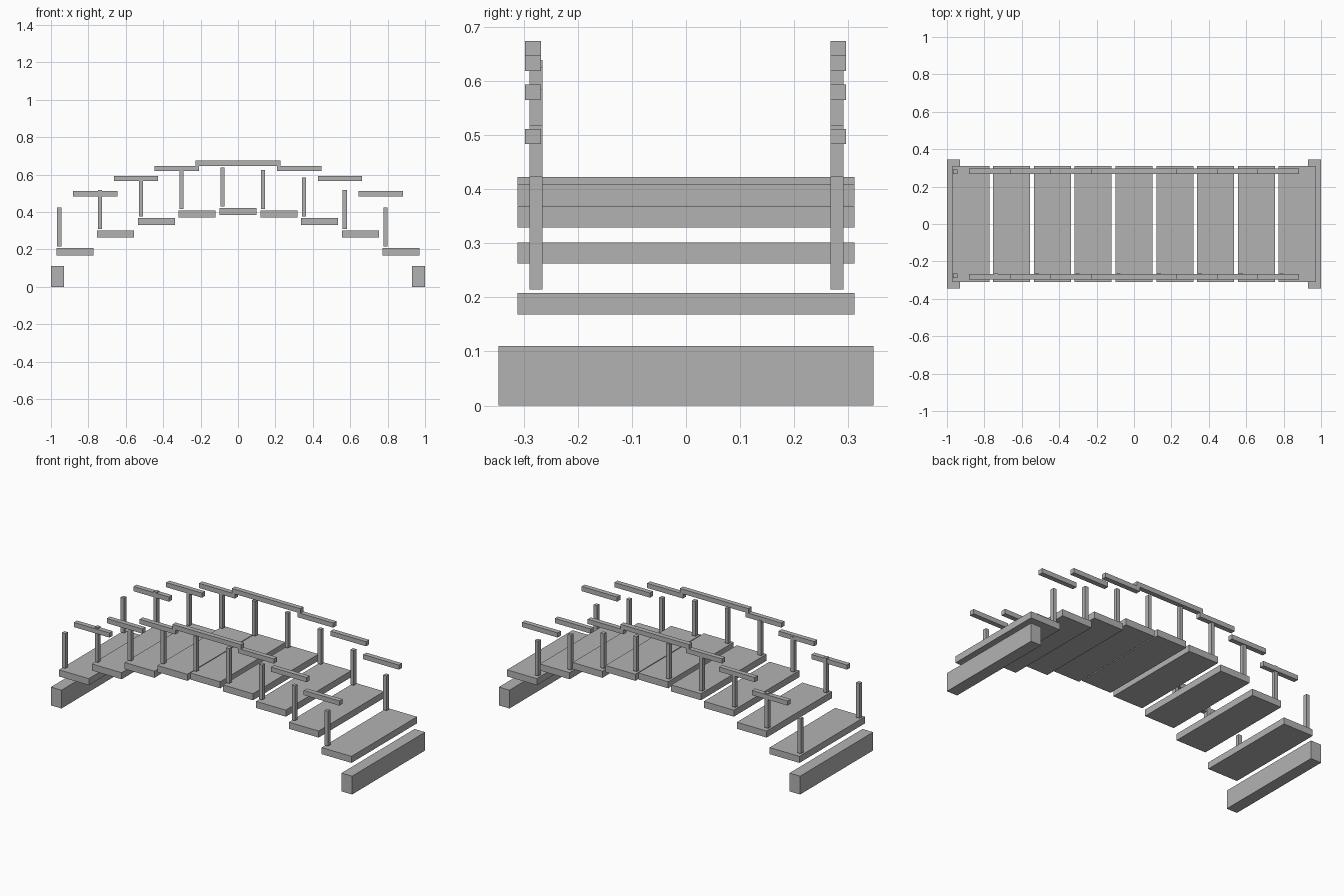
import bpy

if "Cube" in bpy.data.objects:
    bpy.data.objects.remove(bpy.data.objects["Cube"])

# Single flat colour
grey = bpy.data.materials.new("plain grey")
grey.diffuse_color = (0.45, 0.45, 0.45, 1.0)
grey.use_nodes = True
grey.node_tree.nodes["Principled BSDF"].inputs["Base Color"].default_value = grey.diffuse_color


def box(name, center, size):
    """Axis-aligned box with its size baked into the mesh."""
    bpy.ops.mesh.primitive_cube_add(size=1, location=center)
    ob = bpy.context.object
    ob.name = name
    for v in ob.data.vertices:
        v.co = [c * s for c, s in zip(v.co, size)]
    ob.data.materials.append(grey)
    return ob


STEP = 0.218       # plank spacing along the span
CROWN = 0.4025     # centre height of the middle plank
DROP = 0.0134      # parabolic fall of the arch per plank squared


def arch(k):
    return CROWN - DROP * k * k


# End footings
for side, label in ((-1, "left"), (1, "right")):
    box(f"{label}_footing", (side * 0.965, 0, 0.055), (0.07, 0.692, 0.11))

# Deck planks, each with a pair of railing posts near its left edge
for k in range(-4, 5):
    x, z = k * STEP, arch(k)
    box(f"deck_plank_{k + 5}", (x, 0, z), (0.198, 0.622, 0.0395))
    for y, label in ((-0.277, "front"), (0.279, "back")):
        box(f"{label}_post_{k + 5}", (x - 0.0835, y, z + 0.131),
            (0.022, 0.024, 0.209))

# Stepped handrails: one long crown piece and three shorter ones per side
RAIL_Z = (0.6325, 0.579, 0.497)
for y, label in ((-0.2825, "front"), (0.2815, "back")):
    box(f"{label}_crown_rail", (0, y, 0.660), (0.455, 0.029, 0.028))
    for i, z in enumerate(RAIL_Z):
        for side, end in ((-1, "left"), (1, "right")):
            box(f"{label}_{end}_rail_{i + 1}",
                (side * (i + 1.5) * STEP, y, z), (0.237, 0.029, 0.028))
